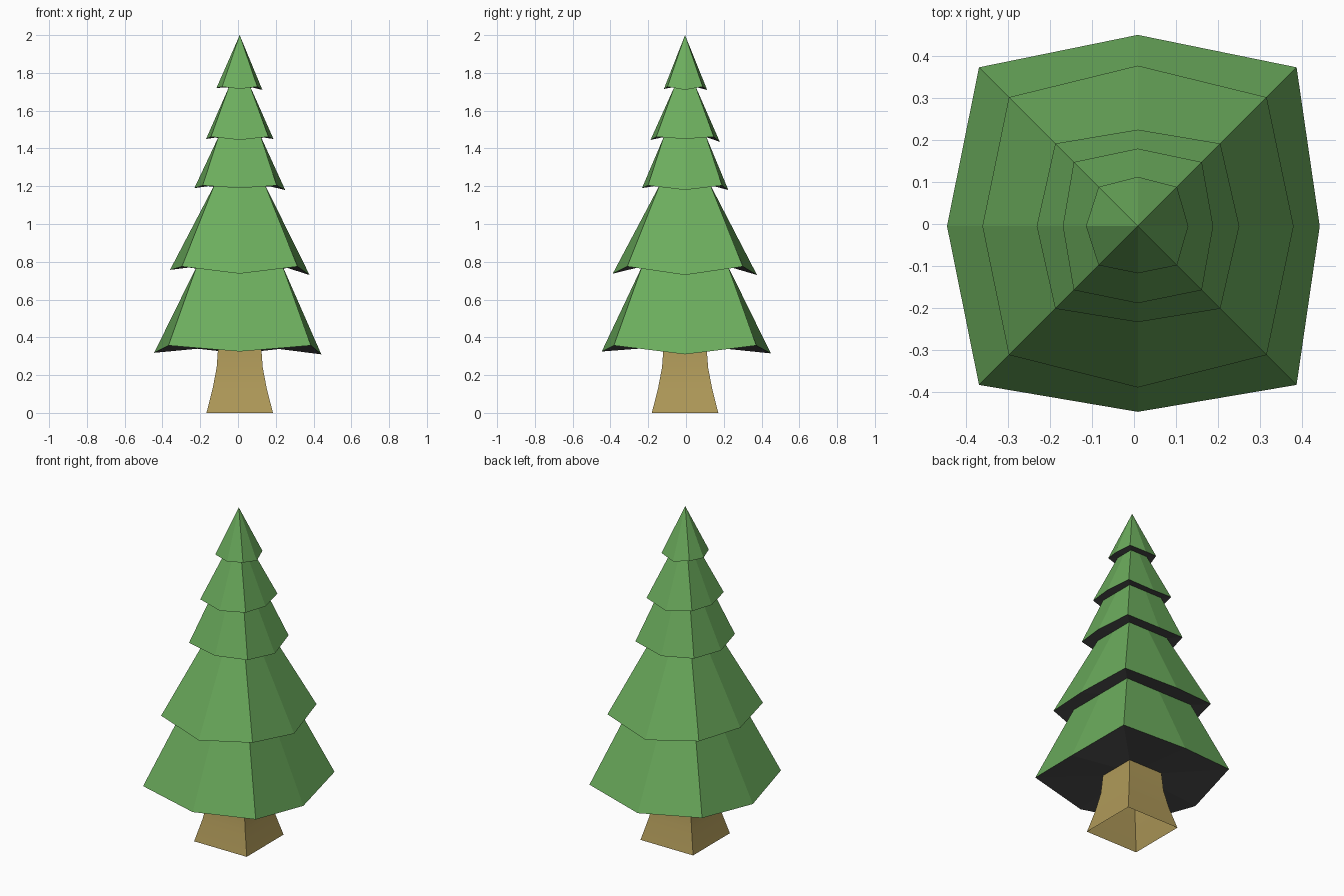
import bpy, bmesh

if "Cube" in bpy.data.objects:
    bpy.data.objects.remove(bpy.data.objects["Cube"])

CX, CY = 0.009, -0.005  # trunk axis


def material(name, rgb):
    m = bpy.data.materials.new(name)
    m.diffuse_color = (*rgb, 1)
    m.use_nodes = True
    m.node_tree.nodes["Principled BSDF"].inputs["Base Color"].default_value = m.diffuse_color
    return m


GREEN = material("needles", (0.15, 0.42, 0.11))
BROWN = material("bark", (0.43, 0.32, 0.10))
DARK = material("shade", (0.08, 0.08, 0.08))


def finish(bm, name, mats):
    mesh = bpy.data.meshes.new(name)
    bm.to_mesh(mesh)
    bm.free()
    for m in mats:
        mesh.materials.append(m)
    ob = bpy.data.objects.new(name, mesh)
    bpy.context.collection.objects.link(ob)
    return ob


def ring(bm, mids, half, zs, corner_z):
    """Eight points counter-clockwise: right, back, left and front mids with corners between."""
    pts = []
    dirs = [(1, 0), (0, 1), (-1, 0), (0, -1)]
    for i, (dx, dy) in enumerate(dirs):
        nx, ny = dirs[(i + 1) % 4]
        pts.append((CX + dx * mids[i], CY + dy * mids[i], zs[i]))
        pts.append((CX + (dx + nx) * half, CY + (dy + ny) * half, corner_z))
    return [bm.verts.new(p) for p in pts]


def square_ring(bm, half, z):
    return ring(bm, [half] * 4, half, [z] * 4, z)


def bridge(bm, low, high, mat=0):
    n = len(low)
    for i in range(n):
        j = (i + 1) % n
        f = bm.faces.new((low[i], low[j], high[j], high[i]))
        f.material_index = mat


# Trunk: flared square tube, open underneath
bm = bmesh.new()
profile = [(0.176, 0), (0.143, 0.13), (0.122, 0.24), (0.114, 0.35)]
rings = [[bm.verts.new((CX + sx * h, CY + sy * h, z))
          for sx, sy in ((1, -1), (1, 1), (-1, 1), (-1, -1))] for h, z in profile]
for a, b in zip(rings, rings[1:]):
    bridge(bm, a, b)
trunk = finish(bm, "trunk", [BROWN])
bpy.context.view_layer.objects.active = trunk
trunk.select_set(True)
bpy.ops.object.shade_smooth_by_angle(angle=0.6)

# Tiers: (mid radii, mid heights, corner half, corner z, top half, top z)
tiers = [
    ((0.432, 0.454, 0.453, 0.441), (0.31, 0.315, 0.318, 0.325), 0.377, 0.357, 0.228, 0.775),
    ((0.370, 0.381, 0.369, 0.383), (0.73, 0.73, 0.757, 0.737), 0.306, 0.775, 0.135, 1.205),
    ((0.241, 0.229, 0.240, 0.228), (1.18, 1.18, 1.19, 1.19), 0.196, 1.204, 0.113, 1.46),
    ((0.179, 0.184, 0.178, 0.183), (1.45, 1.435, 1.45, 1.445), 0.152, 1.462, 0.057, 1.725),
    ((0.120, 0.117, 0.123, 0.112), (1.71, 1.71, 1.72, 1.715), 0.093, 1.727, 0, 2.0),
]
inner = (0.114, 0.35)
for k, (mids, zs, half, cz, top, top_z) in enumerate(tiers, 1):
    bm = bmesh.new()
    rim = ring(bm, mids, half, zs, cz)
    # Dark underside reaching in to the part below
    bridge(bm, square_ring(bm, *inner), rim, 1)
    # Sloping boughs
    if top:
        bridge(bm, rim, square_ring(bm, top, top_z))
    else:
        tip = bm.verts.new((CX, CY, top_z))
        for i in range(8):
            bm.faces.new((rim[i], rim[(i + 1) % 8], tip))
    finish(bm, f"foliage_tier_{k}", [GREEN, DARK])
    inner = (top, top_z)
